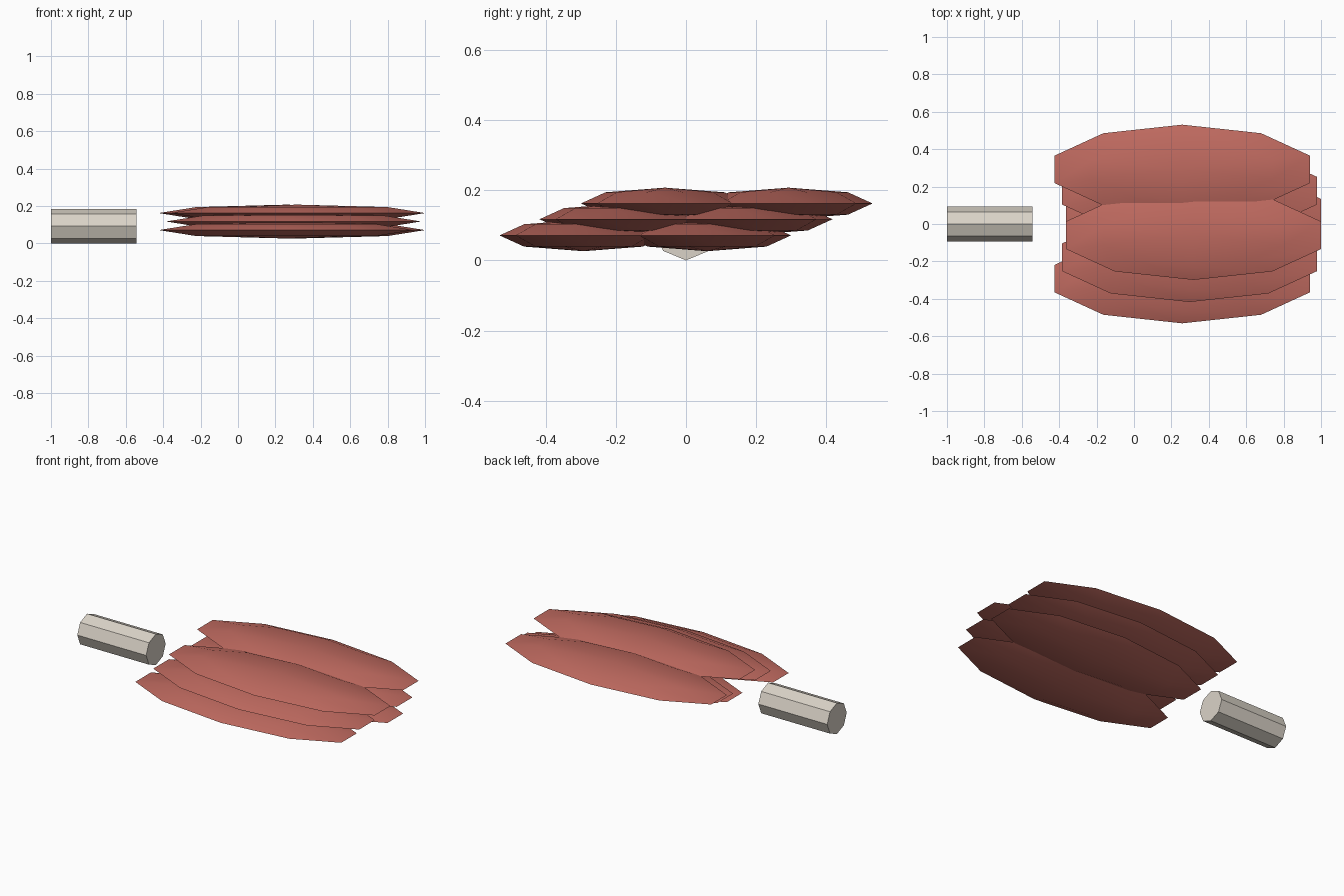
import bpy, math

cube = bpy.data.objects.get("Cube")
if cube:
    bpy.data.objects.remove(cube, do_unlink=True)


def make_material(name, rgb):
    mat = bpy.data.materials.new(name)
    mat.use_nodes = True
    color = (*rgb, 1.0)
    mat.diffuse_color = color
    mat.node_tree.nodes["Principled BSDF"].inputs["Base Color"].default_value = color
    return mat


def finish(name, mat):
    obj = bpy.context.object
    obj.name = obj.data.name = name
    obj.data.materials.append(mat)
    bpy.ops.object.transform_apply(location=False, rotation=True, scale=True)
    bpy.ops.object.shade_smooth_by_angle(angle=math.radians(30))
    return obj


meat_red = make_material("meat red", (0.52, 0.143, 0.115))
bone_ivory = make_material("bone ivory", (0.70, 0.65, 0.575))

# Octagonal bone handle lying along x
BONE_RADIUS = 0.0925
bpy.ops.mesh.primitive_cylinder_add(
    vertices=8, radius=BONE_RADIUS, depth=0.456,
    location=(-0.772, 0, BONE_RADIUS), rotation=(0, math.pi / 2, 0))
finish("bone", bone_ivory)


# Flattened low-poly slices, overlapping in two rising rows
def add_slice(name, x, y, z):
    bpy.ops.mesh.primitive_uv_sphere_add(
        segments=10, ring_count=4, radius=1, location=(x, y, z))
    bpy.context.object.scale = (0.717, 0.239, 0.045)
    finish(name, meat_red)


layers = [("lower", 0.071), ("middle", 0.117), ("upper", 0.162)]
front_row = [(0.258, -0.292), (0.297, -0.178), (0.318, -0.06)]
for (label, z), (x, y) in zip(layers, front_row):
    add_slice(label + "_front_slice", x, y, z)
for (label, z), (x, y) in zip(layers, reversed(front_row)):
    add_slice(label + "_back_slice", x, -y, z)
